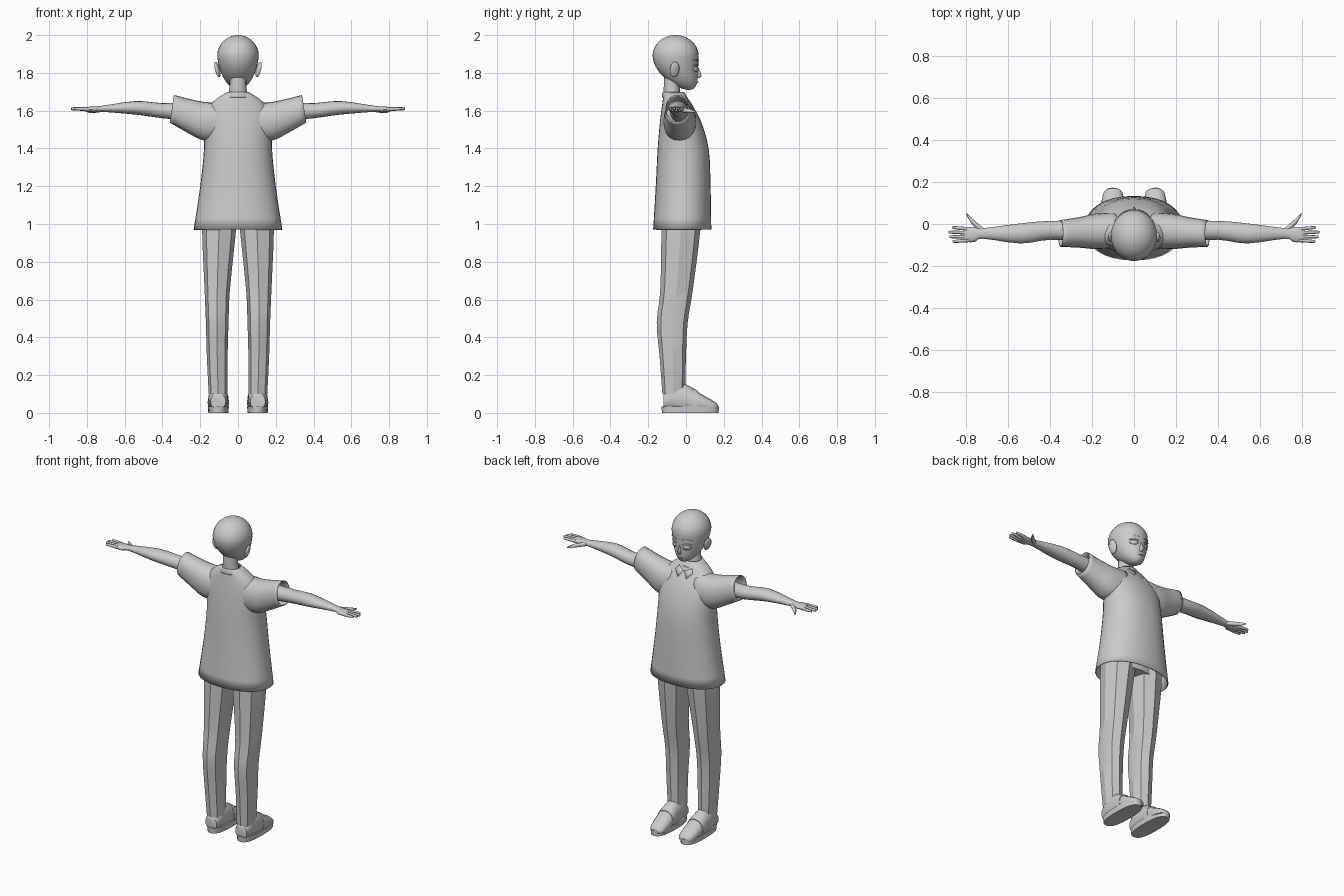
import bpy, bmesh, math
from mathutils import Vector, Matrix
from mathutils.bvhtree import BVHTree

cube = bpy.data.objects.get("Cube")
if cube:
    bpy.data.objects.remove(cube, do_unlink=True)

# One plain grey for everything
SHADE = (.6, .6, .6, 1)
grey = bpy.data.materials.new("plain_grey")
grey.use_nodes = True
grey.diffuse_color = SHADE
grey.node_tree.nodes["Principled BSDF"].inputs["Base Color"].default_value = SHADE


def finish(name, bm, side=1, angle=45):
    """Turn a bmesh into a shaded object, mirrored across x when side is -1."""
    bmesh.ops.scale(bm, vec=(side, 1, 1), verts=bm.verts)
    bmesh.ops.recalc_face_normals(bm, faces=bm.faces)
    mesh = bpy.data.meshes.new(name)
    bm.to_mesh(mesh)
    bm.free()
    mesh.materials.append(grey)
    obj = bpy.data.objects.new(name, mesh)
    bpy.context.collection.objects.link(obj)
    bpy.ops.object.select_all(action="DESELECT")
    obj.select_set(True)
    bpy.context.view_layer.objects.active = obj
    bpy.ops.object.shade_smooth_by_angle(angle=math.radians(angle))
    return obj


def thicken(obj, thickness):
    modifier = obj.modifiers.new("thickness", "SOLIDIFY")
    modifier.thickness = thickness
    return obj


def smooth_rows(rows, steps=3):
    """Catmull-Rom curve through the given cross-sections."""
    points = [Vector(row) for row in rows]
    padded = [points[0]] + points + [points[-1]]
    result = []
    for a, b, c, d in zip(padded, padded[1:], padded[2:], padded[3:]):
        for i in range(steps):
            t = i / steps
            result.append(b + (c - a) * t / 2 + (a - b * 2.5 + c * 2 - d / 2) * t * t
                          + (b * 3 - c * 3 + d - a) * t * t * t / 2)
    return result + [points[-1]]


def power_curve(value, power):
    return math.copysign(abs(value) ** (2 / power), value)


def tube(name, axis, rows, side=1, sides=16, power=2, caps=True, angle=45,
         slant=0, floor=-1, smooth=True):
    """Skin superellipse sections (position, centre u, centre v, radius u, radius v)."""
    bm = bmesh.new()
    loops = []
    for position, cu, cv, ru, rv in (smooth_rows(rows) if smooth else rows):
        loop = []
        for i in range(sides):
            turn = math.tau * i / sides
            u = cu + ru * power_curve(math.cos(turn), power)
            v = max(floor, cv + rv * power_curve(math.sin(turn), power))
            w = position - slant * math.sin(turn)
            place = {"x": (w, u, v), "y": (u, w, v), "z": (u, v, w)}[axis]
            loop.append(bm.verts.new(place))
        loops.append(loop)
    for a, b in zip(loops, loops[1:]):
        for i in range(sides):
            bm.faces.new((a[i - 1], a[i], b[i], b[i - 1]))
    if caps:
        bm.faces.new(loops[0])
        bm.faces.new(loops[-1])
    return finish(name, bm, side, angle)


def ball(bm, matrix, segments=16):
    bmesh.ops.create_uvsphere(bm, u_segments=segments, v_segments=segments, radius=1, matrix=matrix)


def plate(name, target, outline, side=1):
    """Thin patch laid on the +y surface of a target from an (x, z) outline."""
    source = bmesh.new()
    source.from_mesh(target.data)
    tree = BVHTree.FromBMesh(source)
    source.free()
    bm = bmesh.new()

    def drop(x, z):
        hit = tree.ray_cast(Vector((x, 1, z)), Vector((0, -1, 0)))[0]
        return bm.verts.new(hit + Vector((0, .003, 0)))

    rim = [drop(x, z) for x, z in outline]
    hub = drop(*(sum(values) / len(outline) for values in zip(*outline)))
    for i in range(len(rim)):
        bm.faces.new((rim[i - 1], rim[i], hub))
    return thicken(finish(name, bm, side), .004)


def oval(x, z, rx, rz, arch=0):
    """Oval outline, optionally bowed upward in the middle."""
    turns = [math.tau * i / 12 for i in range(12)]
    return [(x + rx * math.cos(t), z + rz * math.sin(t) + arch * math.sin(t) ** 2) for t in turns]


# Head: a sphere whose lower half is drawn down and forward to the chin
bm = bmesh.new()
ball(bm, Matrix(), 28)
for vert in bm.verts:
    x, y, z = vert.co
    jaw = max(0, -z)
    vert.co = (x * (.11 - .015 * jaw),
               y * (.122 - .01 * jaw) + .07 * jaw * jaw - .055,
               1.89 + z * (.18 if z < 0 else .11))
head = finish("head", bm, angle=60)
tube("neck", "z", [(1.6, 0, -.06, .07, .05), (1.7, 0, -.075, .047, .043),
                   (1.8, 0, -.07, .045, .045)])
tube("nose", "z", [(1.77, 0, .05, .009, .01), (1.785, 0, .06, .01, .022),
                   (1.83, 0, .05, .004, .016)], sides=8, angle=60)
plate("mouth", head, oval(0, 1.75, .018, .003))

# Shirt body, open at the hem, with a collar band
shirt = tube("shirt_body", "z", [
    (.97, 0, -.02, .235, .154), (1.2, 0, -.015, .2, .145), (1.4, 0, -.015, .18, .135),
    (1.55, 0, -.03, .18, .107), (1.64, 0, -.05, .14, .075), (1.7, 0, -.065, .055, .053)],
    sides=32, power=2.2, caps=False)
thicken(shirt, .006)
thicken(tube("collar", "z", [(1.67, 0, -.06, .078, .068), (1.7, 0, -.067, .056, .057)],
             sides=24, caps=False), .006)
tube("trouser_hips", "z", [(.98, 0, -.03, .18, .1), (1.2, 0, -.02, .16, .1)])

FINGERS = ("index", "middle", "ring", "little")

for label, side in (("left", 1), ("right", -1)):
    # Face and ear
    plate(label + "_eye", head, oval(.044, 1.82, .022, .013), side)
    plate(label + "_eyelid", head, oval(.045, 1.837, .027, .003, .005), side)
    plate(label + "_eyebrow", head, oval(.045, 1.862, .03, .003, .006), side)
    bm = bmesh.new()
    ball(bm, Matrix.Translation((.109, -.06, 1.818)) @ Matrix.Rotation(.3, 4, "Z")
         @ Matrix.Rotation(.25, 4, "Y") @ Matrix.Diagonal((.012, .026, .042, 1)))
    finish(label + "_ear", bm, side, 60)
    plate(label + "_collar_flap", shirt,
          [(.003, 1.65), (.045, 1.67), (.06, 1.645), (.03, 1.615)], side)

    # Sleeve, slanted at the cuff
    thicken(tube(label + "_sleeve", "x", [
        (.09, -.03, 1.54, .085, .105), (.18, -.035, 1.545, .085, .1),
        (.26, -.04, 1.573, .073, .087), (.35, -.045, 1.61, .064, .073)],
        side, 20, 2.2, caps=False, slant=.012), .006)

    # Arm and palm
    tube(label + "_arm", "x", [
        (.2, -.035, 1.59, .05, .05), (.4, -.03, 1.6, .045, .04), (.54, -.045, 1.615, .048, .036),
        (.72, -.045, 1.61, .025, .016), (.76, -.05, 1.607, .036, .016),
        (.81, -.05, 1.607, .036, .012)], side)

    # Fingers fan out slightly, the middle two longest
    for i, finger in enumerate(FINGERS):
        root = -.024 - .018 * i
        end = -.017 - .022 * i
        tip = .89 - .015 * abs(i - 1.4)
        tube(f"{label}_{finger}_finger", "x", [
            (.79, root, 1.608, .009, .011), (tip - .01, end, 1.61, .007, .008),
            (tip, end, 1.61, .002, .003)], side, 8, angle=60)
    tube(label + "_thumb", "x", [
        (.71, -.04, 1.608, .014, .013), (.77, .01, 1.599, .015, .012),
        (.798, .047, 1.595, .005, .004)], side, 8, angle=60)

    # Creased trouser leg with flat panels
    tube(label + "_trouser_leg", "z", [
        (.1, .105, -.065, .05, .06), (.3, .11, -.07, .055, .07), (.48, .11, -.073, .06, .082),
        (.65, .11, -.05, .067, .086), (.97, .1, -.027, .09, .103), (1.1, .09, -.025, .09, .1)],
        side, 8, 2.3, angle=30)

    # Shoe upper, instep strap and flat sole
    tube(label + "_shoe_upper", "y", [
        (-.12, .105, .06, .04, .04), (-.07, .105, .08, .05, .07), (0, .105, .07, .052, .08),
        (.08, .103, .05, .055, .05), (.15, .1, .03, .045, .03), (.17, .1, .03, .02, .01)],
        side, power=2.2, floor=.02)
    tube(label + "_shoe_strap", "y", [(.03, .104, .06, .056, .075), (.06, .104, .055, .057, .063)],
         side, power=2.2, floor=.03)
    tube(label + "_shoe_sole", "z", [(0, .104, .023, .053, .15), (.035, .104, .022, .056, .152)],
         side, 24, 2.6, smooth=False)
